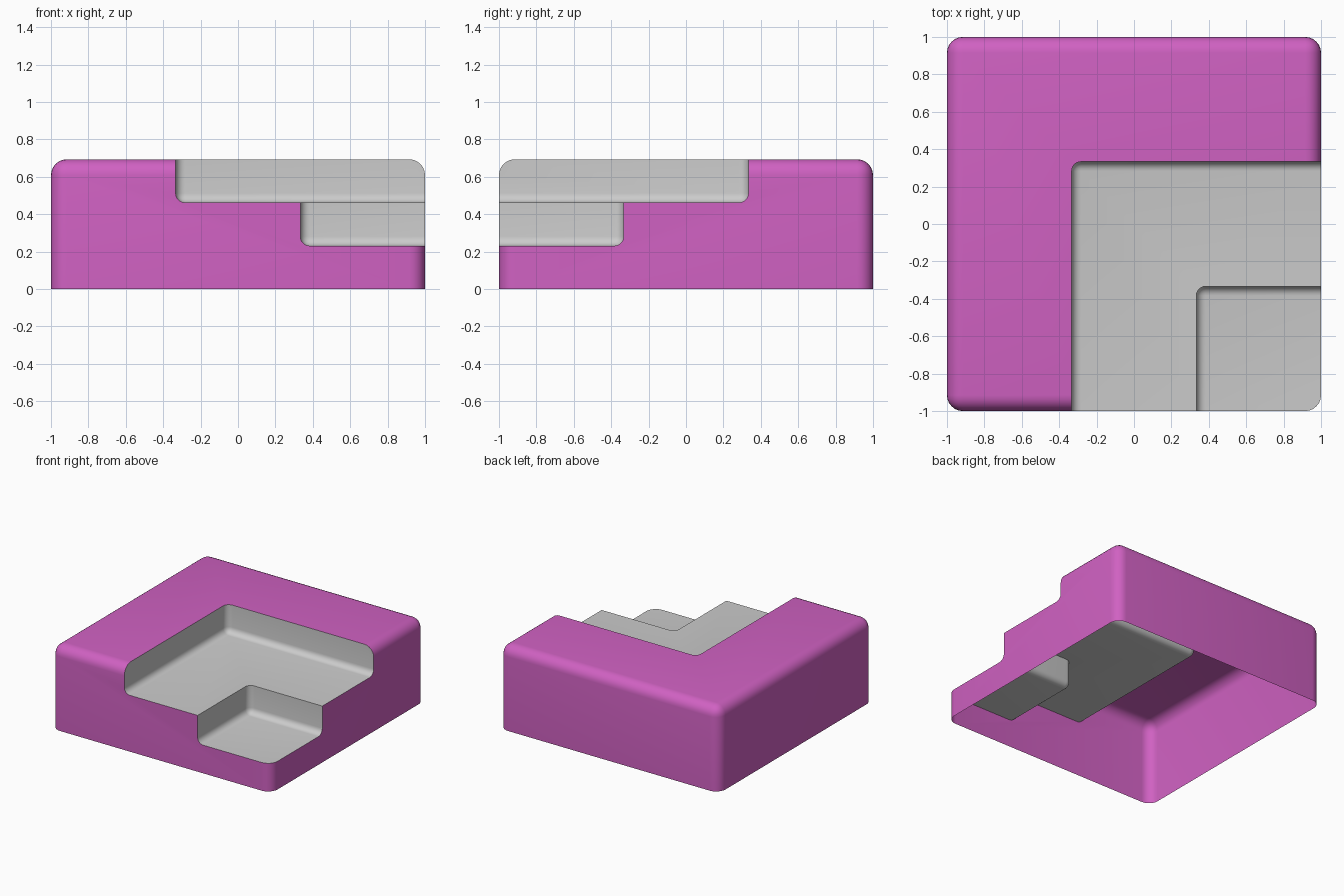
import bpy, bmesh, math

if "Cube" in bpy.data.objects:
    bpy.data.objects.remove(bpy.data.objects["Cube"])

H = 0.694          # block height
STEP = H / 3       # depth of each step

magenta = bpy.data.materials.new("magenta")
magenta.diffuse_color = (0.63, 0.12, 0.54, 1)
magenta.use_nodes = True
magenta.node_tree.nodes["Principled BSDF"].inputs["Base Color"].default_value = magenta.diffuse_color


def rounded_box(name, lo, hi, radius, pick, slot):
    """Box between two corners, with chosen edges rounded."""
    bm = bmesh.new()
    bmesh.ops.create_cube(bm, size=1)
    for v in bm.verts:
        v.co = [l + (c + 0.5) * (h - l) for l, h, c in zip(lo, hi, v.co)]
    edges = [e for e in bm.edges if pick(e)]
    bmesh.ops.bevel(bm, geom=edges, offset=radius, segments=6, profile=0.5,
                    affect='EDGES', clamp_overlap=True)
    for f in bm.faces:
        f.material_index = slot
    mesh = bpy.data.meshes.new(name)
    bm.to_mesh(mesh)
    bm.free()
    mesh.materials.append(magenta)
    mesh.materials.append(magenta)
    ob = bpy.data.objects.new(name, mesh)
    bpy.context.collection.objects.link(ob)
    return ob


# Block: everything rounded except the edges on the ground
block = rounded_box("block", (-1, -1, 0), (1, 1, H), 0.085,
                    lambda e: any(v.co.z > 0.1 for v in e.verts), 0)

# Two corner cutters, one step deeper each time
cutters = []
for i, edge in enumerate((-1 / 3, 1 / 3)):
    c = rounded_box(f"step_cutter_{i}", (edge, -1.4, H - STEP * (i + 1)),
                    (1.4, -edge, 1.2), 0.05, lambda e: True, 1)
    c.hide_render = True
    cutters.append(c)
    mod = block.modifiers.new(f"step_{i}", 'BOOLEAN')
    mod.operation = 'DIFFERENCE'
    mod.solver = 'EXACT'
    mod.object = c

bpy.context.view_layer.update()
dg = bpy.context.evaluated_depsgraph_get()
carved = bpy.data.meshes.new_from_object(block.evaluated_get(dg))


def split_part(name, slot, mat=None):
    """Keep only the faces of one slot, without the ground face."""
    bm = bmesh.new()
    bm.from_mesh(carved)
    drop = [f for f in bm.faces if f.material_index != slot
            or all(v.co.z < 1e-4 for v in f.verts)]
    bmesh.ops.delete(bm, geom=drop, context='FACES')
    for f in bm.faces:
        f.material_index = 0
        f.smooth = True
    mesh = bpy.data.meshes.new(name)
    bm.to_mesh(mesh)
    bm.free()
    mesh.set_sharp_from_angle(angle=math.radians(35))
    if mat:
        mesh.materials.append(mat)
    ob = bpy.data.objects.new(name, mesh)
    bpy.context.collection.objects.link(ob)


# Open-bottomed outer shell and the grey stepped recess
split_part("outer_shell", 0, magenta)
split_part("stepped_recess", 1)

for ob in [block] + cutters:
    bpy.data.objects.remove(ob)
